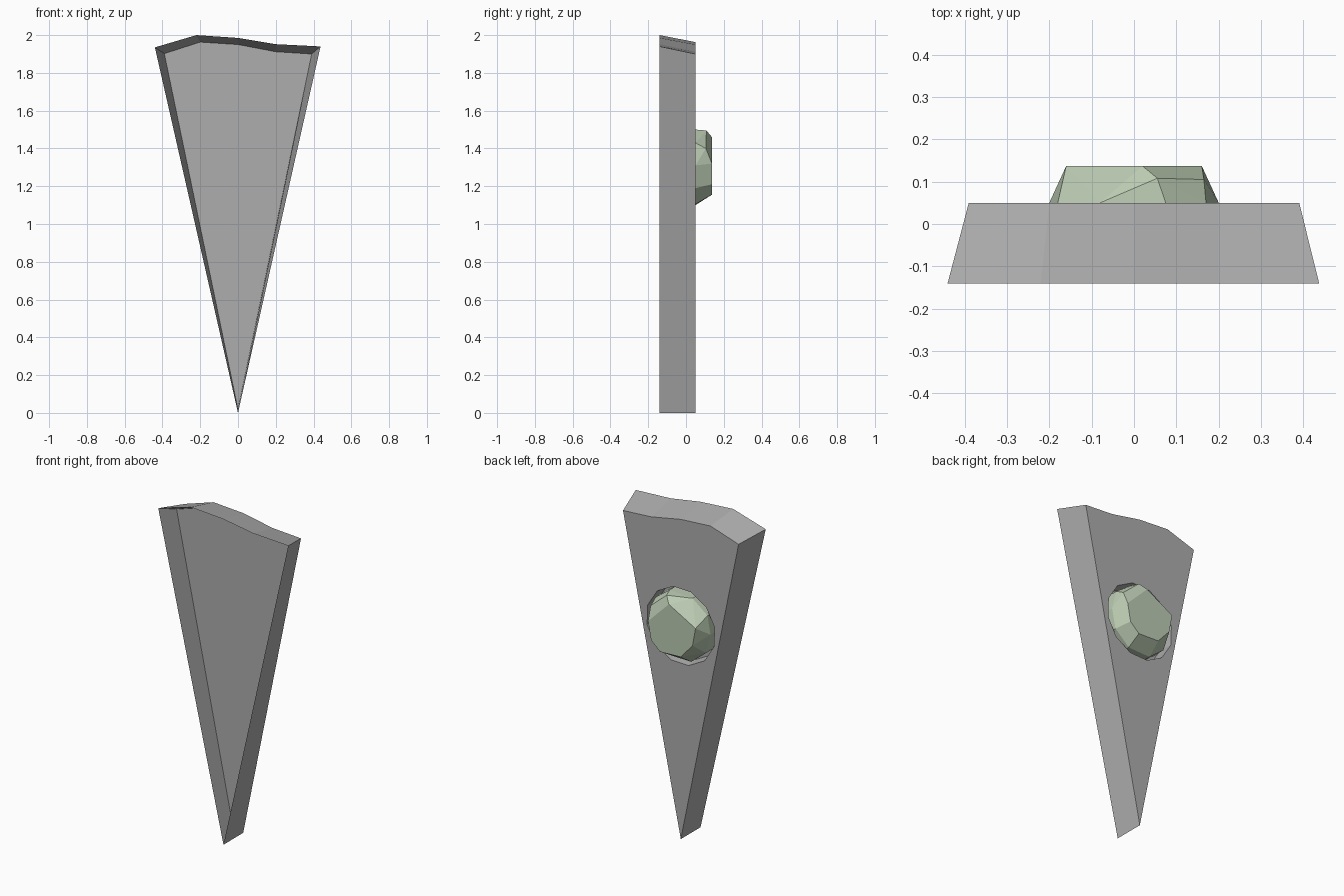
import bpy, bmesh, math

if "Cube" in bpy.data.objects:
    bpy.data.objects.remove(bpy.data.objects["Cube"])

def material(name, rgb):
    m = bpy.data.materials.new(name)
    m.diffuse_color = (*rgb, 1)
    m.use_nodes = True
    m.node_tree.nodes["Principled BSDF"].inputs["Base Color"].default_value = m.diffuse_color
    return m

stone = material("stone grey", (0.42, 0.42, 0.42))
jade = material("pale green", (0.50, 0.60, 0.45))

def finish(bm, name, mat):
    bmesh.ops.recalc_face_normals(bm, faces=bm.faces)
    me = bpy.data.meshes.new(name)
    bm.to_mesh(me)
    bm.free()
    ob = bpy.data.objects.new(name, me)
    bpy.context.collection.objects.link(ob)
    me.materials.append(mat)
    return ob

FRONT, FLOOR, BACK = -0.14, -0.035, 0.05
OUTER = [(0, 0), (.437, 1.94), (.2, 1.952), (0, 1.985), (-.22, 2.0), (-.44, 1.935)]
INNER = [(0, 0), (.39, 1.90), (.2, 1.912), (0, 1.95), (-.2, 1.963), (-.39, 1.902)]

# Wedge slab: sharp front rim, sunken front panel, smaller back face
bm = bmesh.new()
ring = lambda pts, y: [bm.verts.new((x, y, z)) for x, z in pts]
rim = ring(OUTER, FRONT)
back = ring(INNER, BACK)
floor = ring([(0, .02)] + INNER[1:], FLOOR)
for a, b in ((rim, back), (rim, floor)):
    for i in range(6):
        j = (i + 1) % 6
        bm.faces.new((a[i], a[j], b[j], b[i]))
bm.faces.new(back)
bm.faces.new(floor)
wedge = finish(bm, "wedge_slab", stone)

# Twelve-sided socket cut into the back
CZ = 1.30
bm = bmesh.new()
loops = []
for y, r in ((-0.025, .225), (0.08, .237)):
    loops.append([bm.verts.new((r * math.cos(a), y, CZ + r * math.sin(a)))
                  for a in (math.radians(17 + 30 * k) for k in range(12))])
for i in range(12):
    j = (i + 1) % 12
    bm.faces.new((loops[0][i], loops[0][j], loops[1][j], loops[1][i]))
for lp in loops:
    bm.faces.new(lp)
cutter = finish(bm, "socket_cutter", stone)
cutter.hide_render = True
cut = wedge.modifiers.new("socket", 'BOOLEAN')
cut.operation = 'DIFFERENCE'
cut.solver = 'EXACT'
cut.object = cutter
bpy.context.view_layer.objects.active = wedge
bpy.ops.object.modifier_apply(modifier=cut.name)
bpy.data.objects.remove(cutter)

# Faceted gem: flat table, crown points and girdle wrapped in a convex hull
table = [(.02, 1.46), (.16, 1.32), (.14, 1.21), (.08, 1.155),
         (-.06, 1.16), (-.14, 1.25), (-.16, 1.36)]
crown = [(.055, .108, 1.495), (.165, .105, 1.40)]
girdle = [(.075, 1.50), (.17, 1.43), (.2, 1.31), (.175, 1.19), (.08, 1.105),
          (-.07, 1.10), (-.17, 1.18), (-.2, 1.30), (-.18, 1.41), (-.08, 1.49)]
bm = bmesh.new()
pts = [(x, .137, z) for x, z in table] + crown
pts += [(x, y, z) for x, z in girdle for y in (-.02, .05)]
for p in pts:
    bm.verts.new(p)
bmesh.ops.convex_hull(bm, input=bm.verts)
bmesh.ops.dissolve_limit(bm, angle_limit=math.radians(3), verts=bm.verts, edges=bm.edges)
finish(bm, "gem", jade)
